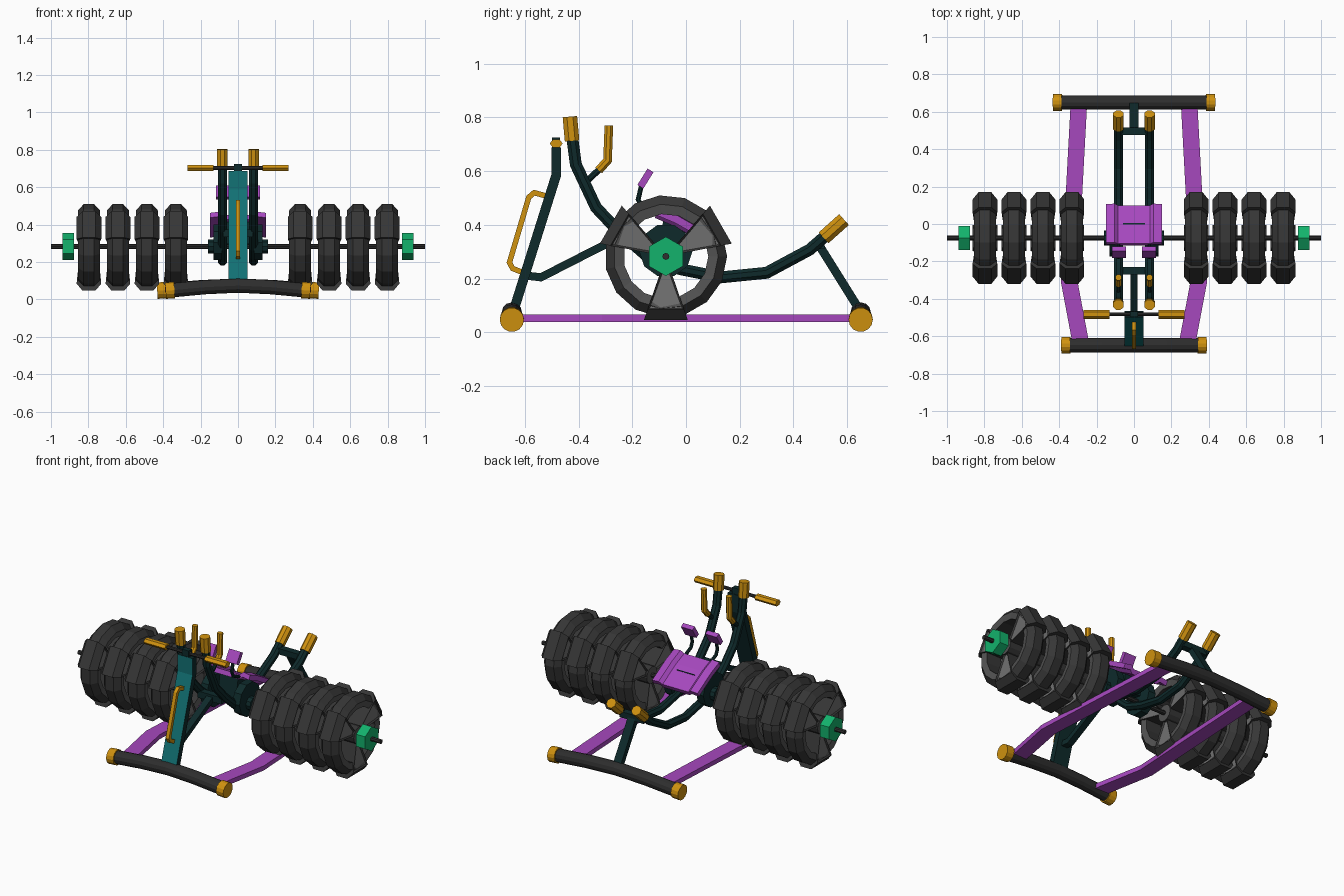
import bpy, bmesh, math
from mathutils import Vector

if "Cube" in bpy.data.objects:
    bpy.data.objects.remove(bpy.data.objects["Cube"])

X, Y, Z = Vector((1, 0, 0)), Vector((0, 1, 0)), Vector((0, 0, 1))


def material(name, code):
    m = bpy.data.materials.new(name)
    rgb = [int(code[i:i + 2], 16) / 255 for i in (0, 2, 4)]
    m.diffuse_color = [((c + .055) / 1.055) ** 2.4 if c > .04 else c / 12.92 for c in rgb] + [1]
    m.use_nodes = True
    m.node_tree.nodes["Principled BSDF"].inputs["Base Color"].default_value = m.diffuse_color
    return m


PURPLE = material("purple", "A648BE")
YELLOW = material("amber", "D0920F")
DARK = material("dark_teal", "0E2A2B")
TEAL = material("teal", "127275")
BLACK = material("black", "2E2E2E")
TREAD = material("tread_grey", "363636")
GREY = material("side_grey", "525252")
PANEL = material("panel_grey", "707070")
GREEN = material("green", "13B26C")


def finish(name, bm, *mats):
    bmesh.ops.recalc_face_normals(bm, faces=bm.faces[:])
    me = bpy.data.meshes.new(name)
    bm.to_mesh(me)
    bm.free()
    for m in mats:
        me.materials.append(m)
    ob = bpy.data.objects.new(name, me)
    bpy.context.collection.objects.link(ob)
    return ob


def rect(w, h):
    return [(-w / 2, -h / 2), (w / 2, -h / 2), (w / 2, h / 2), (-w / 2, h / 2)]


def ngon(r, n, turn=0.0, r2=None):
    return [(r * math.cos(turn + k * math.tau / n), (r2 or r) * math.sin(turn + k * math.tau / n))
            for k in range(n)]


def octo(w, h):
    k = 1 / (2 * math.cos(math.pi / 8))
    return ngon(w * k, 8, math.pi / 8, h * k)


def sweep_into(bm, pts, section, ref):
    """Sweep a section along a planar path with mitred corners."""
    pts = [Vector(p) for p in pts]
    rings = []
    for i, p in enumerate(pts):
        a = (p - pts[i - 1]).normalized() if i else None
        b = (pts[i + 1] - p).normalized() if i < len(pts) - 1 else None
        t = ((a or b) + (b or a)).normalized()
        m = 1 / max(.4, t.dot(a or b))
        u = ref.cross(t)
        rings.append([bm.verts.new(p + ref * s + u * (h * m)) for s, h in section])
    n = len(section)
    for r, q in zip(rings, rings[1:]):
        for k in range(n):
            bm.faces.new((r[k], r[(k + 1) % n], q[(k + 1) % n], q[k]))
    bm.faces.new(rings[0])
    bm.faces.new(rings[-1])


def sweep(name, pts, section, mat, ref=X):
    bm = bmesh.new()
    sweep_into(bm, pts, section, ref)
    return finish(name, bm, mat)


def side_path(x, yz):
    return [(x, y, z) for y, z in yz]


def lathe(bm, profile, a0, a1, n):
    """Revolve a closed (x, r) profile about the x axis; returns new faces."""
    full = abs(a1 - a0 - math.tau) < 1e-4
    rings = []
    for i in range(n if full else n + 1):
        a = a0 + (a1 - a0) * i / n
        rings.append([bm.verts.new((x, r * math.cos(a), r * math.sin(a))) for x, r in profile])
    m, faces = len(profile), []
    for i in range(n):
        r, q = rings[i], rings[(i + 1) % len(rings)]
        faces += [bm.faces.new((r[k], r[(k + 1) % m], q[(k + 1) % m], q[k])) for k in range(m)]
    if not full:
        faces += [bm.faces.new(rings[0]), bm.faces.new(rings[-1])]
    return faces


# Base cross bars, gently bowed, with round end caps
for name, y, w in (("front", -.648, .345), ("rear", .65, .39)):
    sweep(name + "_base_bar",
          [(-w, y, .05), (-w * .5, y, .066), (0, y, .074), (w * .5, y, .066), (w, y, .05)],
          ngon(.038, 12), BLACK, Y)
    for s in (-1, 1):
        sweep(name + "_end_cap", [(s * (w - .005), y, .05), (s * (w + .042), y, .047)],
              ngon(.045, 14), YELLOW, Y)

# Front post: dark tube with teal front faces
bm = bmesh.new()
sweep_into(bm, side_path(0, [(-.645, .07), (-.483, .585), (-.483, .688)]), rect(.1, .036), X)
bmesh.ops.recalc_face_normals(bm, faces=bm.faces[:])
for f in bm.faces:
    f.material_index = int(f.normal.y < -.5)
finish("front_post", bm, DARK, TEAL)
sweep("post_tip", side_path(0, [(-.483, .68), (-.483, .725)]), rect(.045, .03), DARK)
sweep("grab_handle", side_path(0, [(-.51, .505), (-.565, .52), (-.585, .503), (-.657, .26),
                                   (-.645, .238), (-.595, .218)]), rect(.022, .02), YELLOW)
sweep("grip_bar", [(-.2, -.483, .703), (.2, -.483, .703)], ngon(.01, 8), BLACK, Y)

# Front and rear braces with cross pieces
sweep("front_brace", side_path(0, [(-.6, .212), (-.54, .205), (-.25, .353)]), rect(.04, .03), DARK)
sweep("front_cross_piece", [(-.08, -.25, .353), (.08, -.25, .353)], rect(.04, .04), DARK, Y)
sweep("rear_brace", side_path(0, [(.495, .325), (.645, .085)]), rect(.05, .032), DARK)
sweep("rear_cross_piece", [(-.08, .495, .328), (.08, .495, .328)], rect(.04, .035), DARK, Y)

# Seat: sloping sheet with raised wings
top = [(-.15, .012), (-.105, .018), (-.085, .0), (.085, .0), (.105, .018), (.15, .012)]
seat_section = top + [(x, h - .028) for x, h in reversed(top)]
sweep("seat", side_path(0, [(-.105, .452), (-.03, .42), (.1, .345)]), seat_section, PURPLE)
sweep("seat_support", side_path(0, [(-.06, .29), (-.04, .41)]), rect(.12, .09), DARK)

for s in (-1, 1):
    x = s * .083
    # Floor rail
    sweep("floor_rail", [(s * .295, .64, .053), (s * .346, -.31, .053), (s * .284, -.64, .053)],
          rect(.027, .088), PURPLE, Z)
    # Main curved frame tube and its padded ends
    sweep("frame_tube", side_path(x, [(-.424, .73), (-.41, .625), (-.335, .465), (-.25, .375),
                                      (-.14, .28), (-.02, .235), (.13, .205), (.3, .222),
                                      (.46, .308), (.52, .36)]), octo(.046, .044), DARK)
    sweep("upper_pad", side_path(x, [(-.424, .713), (-.432, .803)]), octo(.056, .054), YELLOW)
    sweep("rear_pad", side_path(x, [(.512, .352), (.588, .42)]), octo(.056, .054), YELLOW)
    # Hook handle
    sweep("hook_stem", side_path(x, [(-.375, .558), (-.31, .618)]), octo(.022, .024), DARK)
    sweep("hook_handle", side_path(x, [(-.325, .603), (-.292, .64), (-.287, .77)]),
          octo(.032, .032), YELLOW)
    # Pedal on a thin stalk
    sweep("pedal_stalk", side_path(x, [(-.09, .43), (-.165, .465), (-.178, .495), (-.165, .55)]),
          octo(.018, .018), DARK)
    sweep("pedal", side_path(s * .08, [(-.17, .542), (-.132, .603)]), rect(.076, .026), PURPLE)
    # Post grip
    sweep("side_grip", [(s * .13, -.483, .703), (s * .27, -.483, .703)],
          ngon(.024, 6, 0, .018), YELLOW, Y)
    # Axle bearing and hex collar
    sweep("bearing", [(s * .085, -.075, .305), (s * .132, -.075, .305)], ngon(.1, 10), DARK, Y)
    sweep("axle_sleeve", [(s * .12, -.075, .283), (s * .16, -.075, .283)], ngon(.04, 10), DARK, Y)
    sweep("hex_collar", [(s * .877, -.075, .283), (s * .937, -.075, .283)],
          ngon(.073, 6, math.pi / 6), GREEN, Y)

sweep("axle", [(-1, -.075, .283), (1, -.075, .283)], ngon(.013, 8), BLACK, Y)

# Weight plate: ring, hub and three flared wedges with sunken panels
bm = bmesh.new()
half = [(.05, .158), (.058, .195), (.028, .228)]
ring = half + [(-x, r) for x, r in reversed(half)]
lathe(bm, ring, 0, math.tau, 15)
lathe(bm, [(-.055, .012), (-.055, .05), (.055, .05), (.055, .012)], 0, math.tau, 12)
bmesh.ops.recalc_face_normals(bm, faces=bm.faces[:])
for f in bm.faces:
    f.material_index = int(abs(f.normal.x) > .8)
half = [(.05, .045), (.066, .21), (.034, .25)]
wedge = half + [(-x, r) for x, r in reversed(half)]
for k in range(3):
    mid, spread = math.radians(30 + 120 * k), math.radians(19)
    faces = lathe(bm, wedge, mid - spread, mid + spread, 1)
    bmesh.ops.recalc_face_normals(bm, faces=faces)
    panels = [f for f in faces if abs(f.normal.x) > .85]
    bmesh.ops.inset_individual(bm, faces=panels, thickness=.01, depth=-.008)
    for f in panels:
        f.material_index = 2
plate = finish("weight_plate", bm, TREAD, GREY, PANEL)
spots = [s * (.332 + .155 * i) for s in (-1, 1) for i in range(4)]
plate.location = (spots[0], -.075, .283)
for x in spots[1:]:
    ob = bpy.data.objects.new("weight_plate", plate.data)
    ob.location = (x, -.075, .283)
    bpy.context.collection.objects.link(ob)
